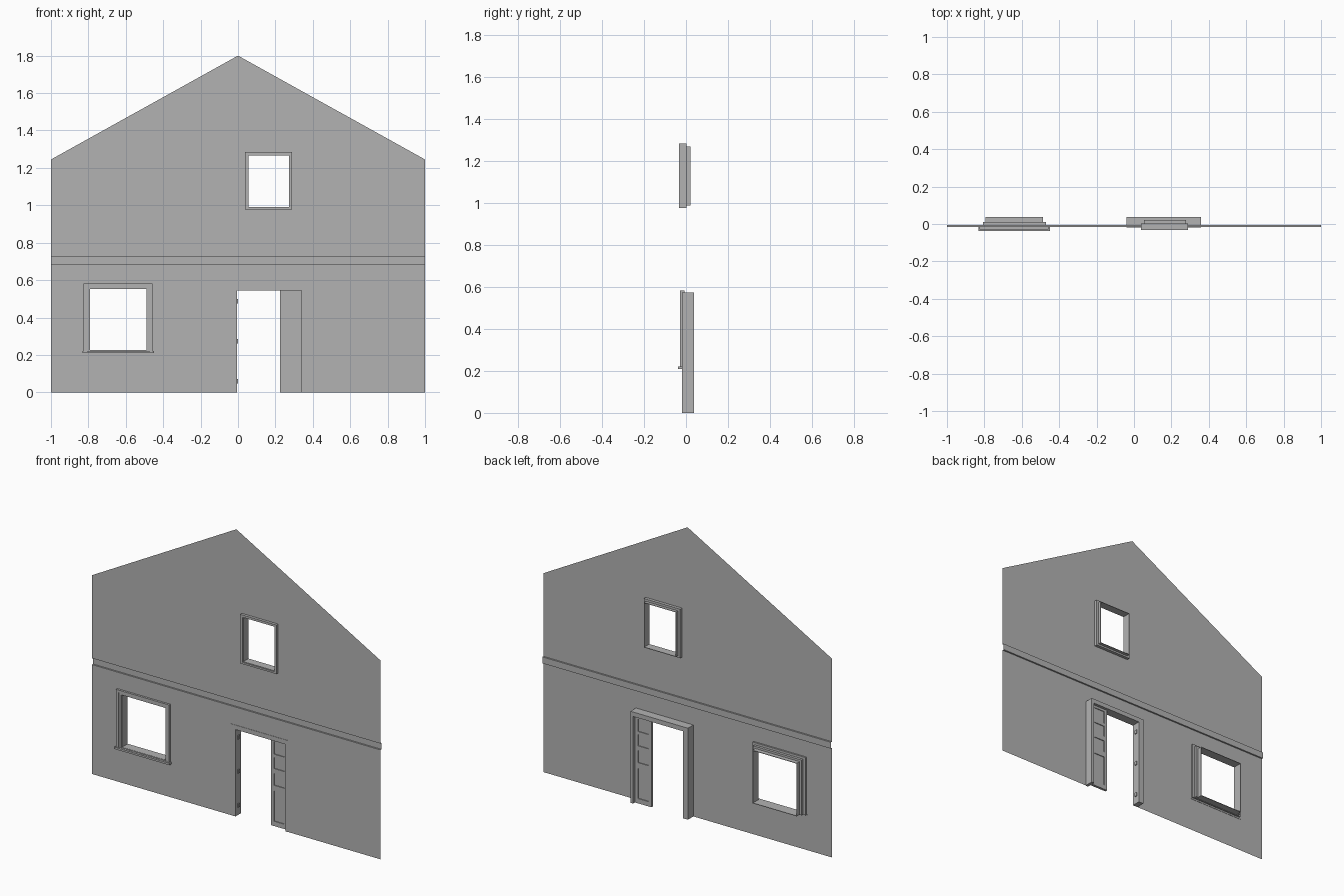
import bpy, bmesh
from mathutils import Vector

cube = bpy.data.objects.get("Cube")
if cube:
    bpy.data.objects.remove(cube, do_unlink=True)

grey = bpy.data.materials.new("plaster grey")
grey.use_nodes = True
tone = (0.45, 0.45, 0.45, 1)
grey.diffuse_color = tone
grey.node_tree.nodes["Principled BSDF"].inputs["Base Color"].default_value = tone

WALL_Y, BAND_Y = -0.016, -0.006
BAND_LOW, BAND_HIGH = 0.685, 0.725


def finish(name, bm):
    mesh = bpy.data.meshes.new(name)
    bm.to_mesh(mesh)
    bm.free()
    mesh.materials.append(grey)
    obj = bpy.data.objects.new(name, mesh)
    bpy.context.collection.objects.link(obj)
    return obj


def boxes(name, extents):
    """One object made of boxes given as (x0, x1, y0, y1, z0, z1)."""
    bm = bmesh.new()
    for x0, x1, y0, y1, z0, z1 in extents:
        corners = bmesh.ops.create_cube(bm, size=1)["verts"]
        for v in corners:
            v.co = Vector((x1 if v.co.x > 0 else x0,
                           y1 if v.co.y > 0 else y0,
                           z1 if v.co.z > 0 else z0))
    return finish(name, bm)


def ring(name, outer, inner, y0, y1):
    """Rectangular frame; outer and inner are (x0, x1, z0, z1)."""
    bm = bmesh.new()
    loops = []
    for (x0, x1, z0, z1), y in ((outer, y0), (inner, y0), (inner, y1), (outer, y1)):
        loops.append([bm.verts.new((x, y, z))
                      for x, z in ((x0, z0), (x1, z0), (x1, z1), (x0, z1))])
    for i in range(4):
        a, b = loops[i], loops[(i + 1) % 4]
        for j in range(4):
            k = (j + 1) % 4
            bm.faces.new((a[j], a[k], b[k], b[j]))
    bmesh.ops.recalc_face_normals(bm, faces=bm.faces)
    return finish(name, bm)


def sheet(name, outline, holes):
    """Thin wall sheet with rectangular openings cut out."""
    bm = bmesh.new()
    bm.faces.new([bm.verts.new((x, WALL_Y, z)) for x, z in outline])
    for x0, x1, z0, z1 in holes:
        for co, no in (((x0, 0, 0), (1, 0, 0)), ((x1, 0, 0), (1, 0, 0)),
                       ((0, 0, z0), (0, 0, 1)), ((0, 0, z1), (0, 0, 1))):
            bmesh.ops.bisect_plane(bm, geom=bm.verts[:] + bm.edges[:] + bm.faces[:],
                                   plane_co=co, plane_no=no)
    inside = []
    for f in bm.faces:
        c = f.calc_center_median()
        if any(x0 < c.x < x1 and z0 < c.z < z1 for x0, x1, z0, z1 in holes):
            inside.append(f)
    bmesh.ops.delete(bm, geom=inside, context='FACES')
    return finish(name, bm)


# Wall sheets above and below the recessed band
sheet("lower_wall", [(-1, 0), (1, 0), (1, BAND_LOW), (-1, BAND_LOW)],
      [(-0.815, -0.465, 0.22, 0.575), (-0.022, 0.345, -0.1, 0.56)])
sheet("gable_wall", [(-1, BAND_HIGH), (1, BAND_HIGH), (1, 1.245), (0, 1.8), (-1, 1.245)],
      [(0.046, 0.284, 0.983, 1.276)])

# Recessed band with its two ledges
bm = bmesh.new()
profile = [(WALL_Y, BAND_LOW), (BAND_Y, BAND_LOW), (BAND_Y, BAND_HIGH), (WALL_Y, BAND_HIGH)]
rows = [[bm.verts.new((x, y, z)) for x in (-1, 1)] for y, z in profile]
for a, b in zip(rows, rows[1:]):
    bm.faces.new((a[0], a[1], b[1], b[0]))
finish("recessed_band", bm)

# Upper window
ring("upper_window_casing", (0.038, 0.29, 0.977, 1.284), (0.054, 0.277, 0.988, 1.27), -0.033, 0.003)
ring("upper_window_lining", (0.054, 0.277, 0.988, 1.27), (0.057, 0.274, 0.991, 1.267), -0.028, 0.022)

# Lower window: three stepped frames and a sill
ring("lower_window_casing", (-0.825, -0.457, 0.22, 0.582), (-0.808, -0.471, 0.222, 0.568), -0.029, -0.006)
ring("lower_window_frame", (-0.808, -0.471, 0.222, 0.568), (-0.793, -0.487, 0.224, 0.554), -0.024, 0.01)
ring("lower_window_lining", (-0.793, -0.487, 0.222, 0.555), (-0.79, -0.49, 0.225, 0.552), -0.018, 0.037)
boxes("window_sill", [(-0.832, -0.449, -0.037, -0.014, 0.21, 0.222)])

# Door frame
boxes("door_frame", [(-0.04, -0.006, -0.016, 0.038, 0, 0.545),
                     (0.34, 0.358, -0.018, 0.038, 0, 0.545),
                     (-0.04, 0.358, -0.018, 0.038, 0.545, 0.573)])
boxes("hinges", [(-0.006, -0.001, 0.005, 0.02, z - 0.012, z + 0.012)
                 for z in (0.06, 0.273, 0.487)])

# Panelled side leaf: stiles, rails and a thinner core
rails = [(0, 0.03), (0.22, 0.255), (0.33, 0.36), (0.43, 0.45), (0.53, 0.545)]
front, back = 0.004, 0.02
leaf = [(0.225, 0.246, front, back, 0, 0.545), (0.32, 0.34, front, back, 0, 0.545)]
leaf += [(0.246, 0.32, front, back, z0, z1) for z0, z1 in rails]
leaf += [(0.246, 0.32, 0.009, 0.015, 0.03, 0.53)]
boxes("side_panel", leaf)
